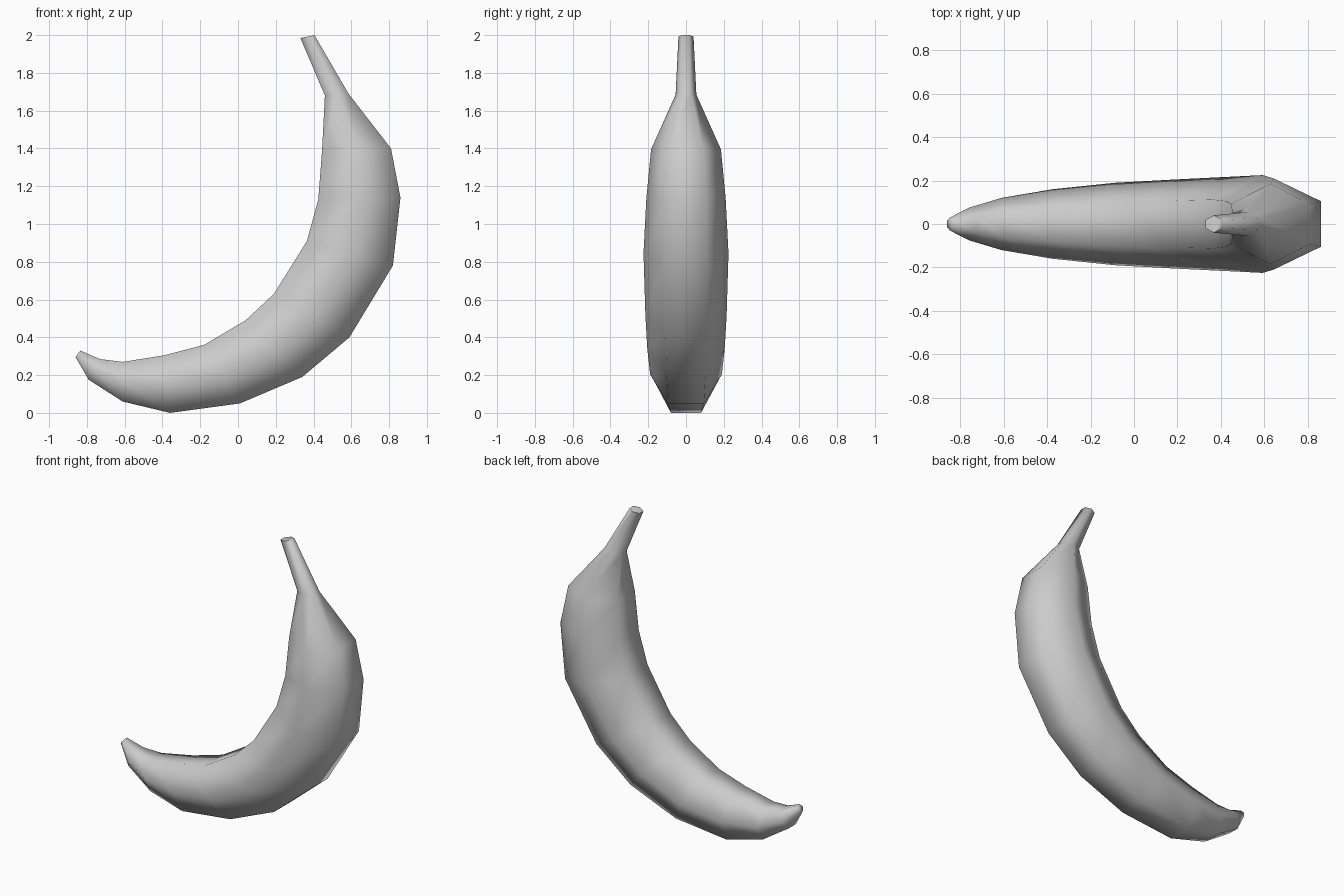
import bpy, bmesh, math
from mathutils import Vector

cube = bpy.data.objects.get("Cube")
if cube:
    bpy.data.objects.remove(cube, do_unlink=True)

# Skin material
skin = bpy.data.materials.new("light_grey")
skin.use_nodes = True
GREY = (0.6, 0.6, 0.6, 1.0)
skin.diffuse_color = GREY
skin.node_tree.nodes["Principled BSDF"].inputs["Base Color"].default_value = GREY

# Cross-sections from stem to tip: inner x, z, outer x, z, half width
SECTIONS = [
    (0.33, 1.985, 0.405, 2.0, 0.04),
    (0.46, 1.68, 0.585, 1.69, 0.055),
    (0.445, 1.39, 0.81, 1.40, 0.185),
    (0.425, 1.13, 0.86, 1.14, 0.21),
    (0.365, 0.91, 0.82, 0.78, 0.225),
    (0.19, 0.63, 0.59, 0.40, 0.215),
    (0.04, 0.49, 0.34, 0.19, 0.205),
    (-0.18, 0.36, 0.01, 0.05, 0.19),
    (-0.39, 0.305, -0.36, 0.0, 0.16),
    (-0.61, 0.27, -0.61, 0.06, 0.12),
    (-0.73, 0.285, -0.79, 0.175, 0.075),
    (-0.835, 0.33, -0.86, 0.295, 0.03),
]
SIDES = 6

bm = bmesh.new()
rings = []
for ix, iz, ox, oz, width in SECTIONS:
    inner, outer = Vector((ix, 0, iz)), Vector((ox, 0, oz))
    centre, reach = (inner + outer) / 2, (outer - inner) / 2
    ring = []
    for i in range(SIDES):
        a = math.tau * i / SIDES
        # Flat faces lie on the inner and outer curves
        depth = math.sin(a) / math.sin(math.pi / 3)
        ring.append(bm.verts.new(centre + reach * depth + Vector((0, width * math.cos(a), 0))))
    rings.append(ring)

# Skin between the cross-sections, and the two end caps
for a, b in zip(rings, rings[1:]):
    for i in range(SIDES):
        j = (i + 1) % SIDES
        bm.faces.new((a[i], a[j], b[j], b[i]))
bm.faces.new(rings[0])
bm.faces.new(rings[-1])
bmesh.ops.recalc_face_normals(bm, faces=bm.faces)

mesh = bpy.data.meshes.new("banana")
bm.to_mesh(mesh)
bm.free()
mesh.materials.append(skin)
banana = bpy.data.objects.new("banana", mesh)
bpy.context.collection.objects.link(banana)

# Smooth skin with crisp end caps
bpy.ops.object.select_all(action="DESELECT")
banana.select_set(True)
bpy.context.view_layer.objects.active = banana
bpy.ops.object.shade_smooth_by_angle(angle=math.radians(75))
